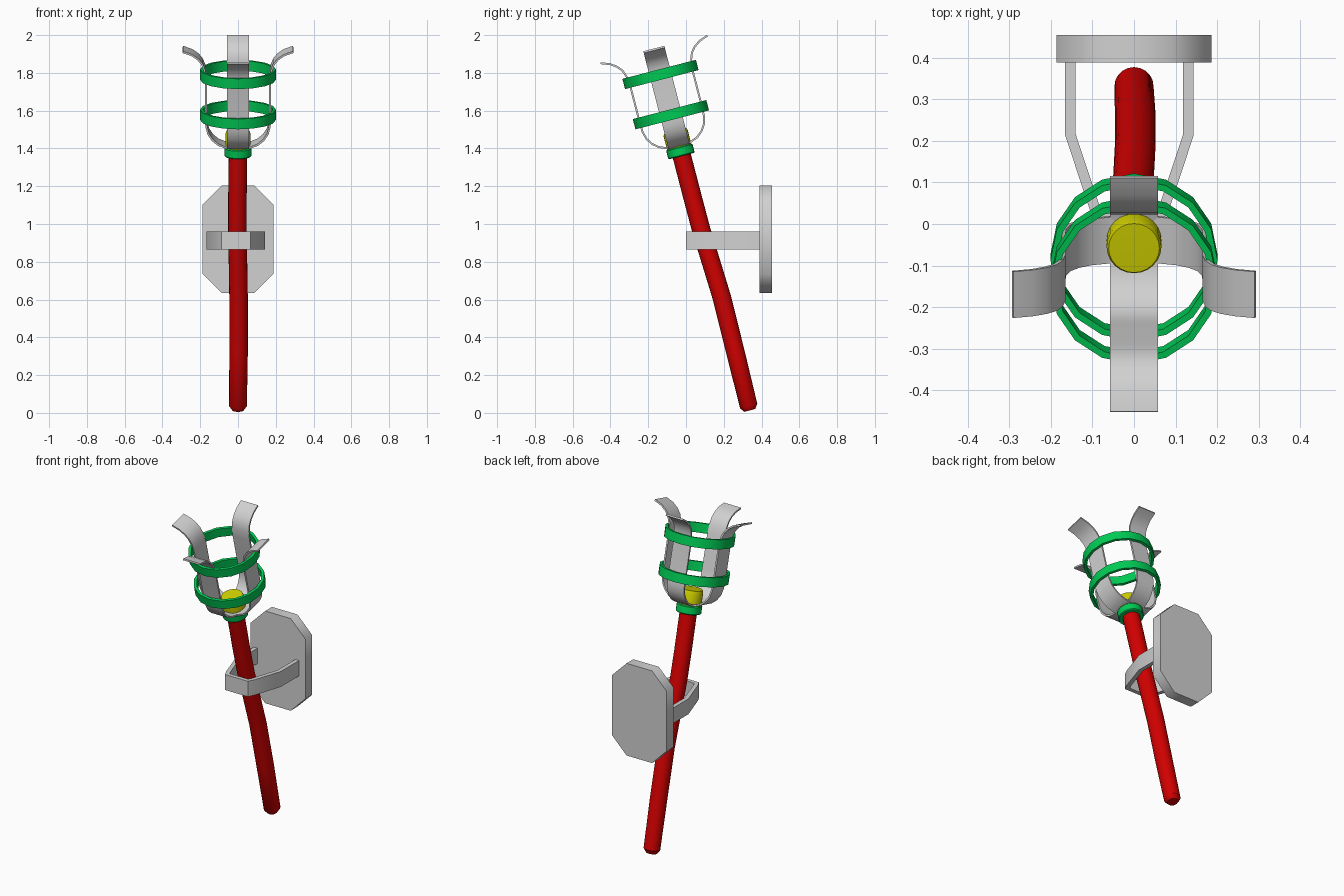
import bpy, bmesh, math
from mathutils import Matrix, Vector

if "Cube" in bpy.data.objects:
    bpy.data.objects.remove(bpy.data.objects["Cube"])


def material(name, rgb):
    m = bpy.data.materials.new(name)
    m.use_nodes = True
    m.diffuse_color = (*rgb, 1)
    bsdf = next(n for n in m.node_tree.nodes if n.type == 'BSDF_PRINCIPLED')
    bsdf.inputs["Base Color"].default_value = (*rgb, 1)
    return m


GRAY = material("gray metal", (0.64, 0.64, 0.64))
RED = material("red handle", (0.64, 0, 0))
GREEN = material("green bands", (0, 0.6, 0.09))
YELLOW = material("yellow core", (0.63, 0.63, 0))

# Tilted frame of the torch head, with its origin in the collar
TILT = Matrix.Rotation(math.radians(14.5), 4, 'X')
HEAD = Matrix.Translation((0, -0.03, 1.385)) @ TILT


def finish(name, bm, mat, matrix=Matrix(), smooth=35):
    bmesh.ops.recalc_face_normals(bm, faces=bm.faces)
    mesh = bpy.data.meshes.new(name)
    bm.to_mesh(mesh)
    bm.free()
    mesh.materials.append(mat)
    ob = bpy.data.objects.new(name, mesh)
    bpy.context.collection.objects.link(ob)
    ob.matrix_world = matrix
    bpy.ops.object.select_all(action='DESELECT')
    ob.select_set(True)
    bpy.context.view_layer.objects.active = ob
    bpy.ops.object.shade_smooth_by_angle(angle=math.radians(smooth))


def lathe(name, profile, mat, segments, closed=False):
    """Turn (radius, height) points about the head axis."""
    bm = bmesh.new()
    vs = [bm.verts.new((r, 0, h)) for r, h in profile]
    for a, b in zip(vs, vs[1:] + vs[:1] if closed else vs[1:]):
        bm.edges.new((a, b))
    bmesh.ops.spin(bm, geom=bm.verts[:] + bm.edges[:], axis=(0, 0, 1), cent=(0, 0, 0),
                   angle=math.tau, steps=segments, use_merge=True)
    bmesh.ops.remove_doubles(bm, verts=bm.verts, dist=1e-5)
    finish(name, bm, mat, HEAD)


def skin(bm, loops):
    """Bridge matching vertex loops and cap both ends."""
    for a, b in zip(loops, loops[1:]):
        for k in range(len(a)):
            bm.faces.new((a[k - 1], a[k], b[k], b[k - 1]))
    bm.faces.new(loops[0])
    bm.faces.new(loops[-1])


def band(name, path, thickness, width, to_3d, mat, matrix=Matrix()):
    """Flat bar of rectangular section following a 2D path."""
    bm = bmesh.new()
    pts = [Vector(p) for p in path]
    loops = []
    for i, p in enumerate(pts):
        d0 = (p - pts[i - 1]).normalized() if i else (pts[1] - p).normalized()
        d1 = (pts[i + 1] - p).normalized() if i < len(pts) - 1 else d0
        d = (d0 + d1).normalized()
        n = Vector((-d.y, d.x)) * (thickness / 2 / max(d.dot(d0), 0.4))
        corners = [(p + n, -1), (p + n, 1), (p - n, 1), (p - n, -1)]
        loops.append([bm.verts.new(to_3d(q, s * width / 2)) for q, s in corners])
    skin(bm, loops)
    finish(name, bm, mat, matrix, 50)


# Handle: a slightly bent rod with rounded lower end
handle_path = [(0, 0.337, 0.013, 0.03), (0, 0.332, 0.036, 0.047), (0.003, 0.262, 0.32, 0.049),
               (0.003, 0.19, 0.61, 0.049), (0, 0.135, 0.79, 0.049), (-0.003, 0.08, 0.97, 0.049),
               (-0.003, 0.035, 1.14, 0.049), (0, -0.026, 1.375, 0.049)]
bm = bmesh.new()
loops = []
for x, y, z, r in handle_path:
    frame = Matrix.Translation((x, y, z)) @ TILT
    loops.append(bmesh.ops.create_circle(bm, segments=20, radius=r, matrix=frame)["verts"])
skin(bm, loops)
finish("handle", bm, RED)

# Collar and glowing core
lathe("collar", [(0, -0.026), (0.068, -0.026), (0.072, -0.021), (0.072, 0.019),
                 (0.068, 0.024), (0, 0.024)], GREEN, 24)
lathe("core", [(0, 0.02), (0.066, 0.02), (0.066, 0.098), (0.061, 0.111), (0, 0.112)], YELLOW, 24)

# Two cage rings
for label, h in (("lower", 0.2), ("upper", 0.42)):
    lo, hi = h - 0.028, h + 0.028
    lathe(label + "_ring", [(0.185, lo), (0.201, lo), (0.201, hi), (0.185, hi)], GREEN, 16, True)

# Four flared straps of the cage
strap = [(0, 0.03), (0.06, 0.032), (0.105, 0.05), (0.135, 0.075), (0.157, 0.108), (0.168, 0.15),
         (0.17, 0.2), (0.17, 0.4), (0.177, 0.455), (0.19, 0.49), (0.212, 0.517),
         (0.245, 0.54), (0.292, 0.557)]
for i, label in enumerate(("left", "back", "right", "front")):
    turn = HEAD @ Matrix.Rotation(i * math.pi / 2, 4, 'Z')
    band(label + "_strap", strap, 0.01, 0.115, lambda p, s: (p.x, s, p.y), GRAY, turn)

# Wall bracket wrapping round the handle
half = [(0.142, 0.4), (0.142, 0.215), (0.084, 0.04), (0.07, 0.013)]
bracket = half + [(-x, y) for x, y in reversed(half)]
band("bracket", bracket, 0.025, 0.095, lambda p, s: (p.x - 0.011, p.y, 0.913 + s), GRAY)

# Wall plate: long octagon
W, H, C = 0.187, 0.284, 0.1
outline = []
for sx, sz in ((1, 1), (-1, 1), (-1, -1), (1, -1)):
    corner = [(sx * W, sz * (H - C)), (sx * (W - C), sz * H)]
    outline += corner if sx * sz > 0 else corner[::-1]
bm = bmesh.new()
skin(bm, [[bm.verts.new((x, y, 0.92 + z)) for x, z in outline] for y in (0.389, 0.455)])
finish("wall_plate", bm, GRAY, smooth=50)
